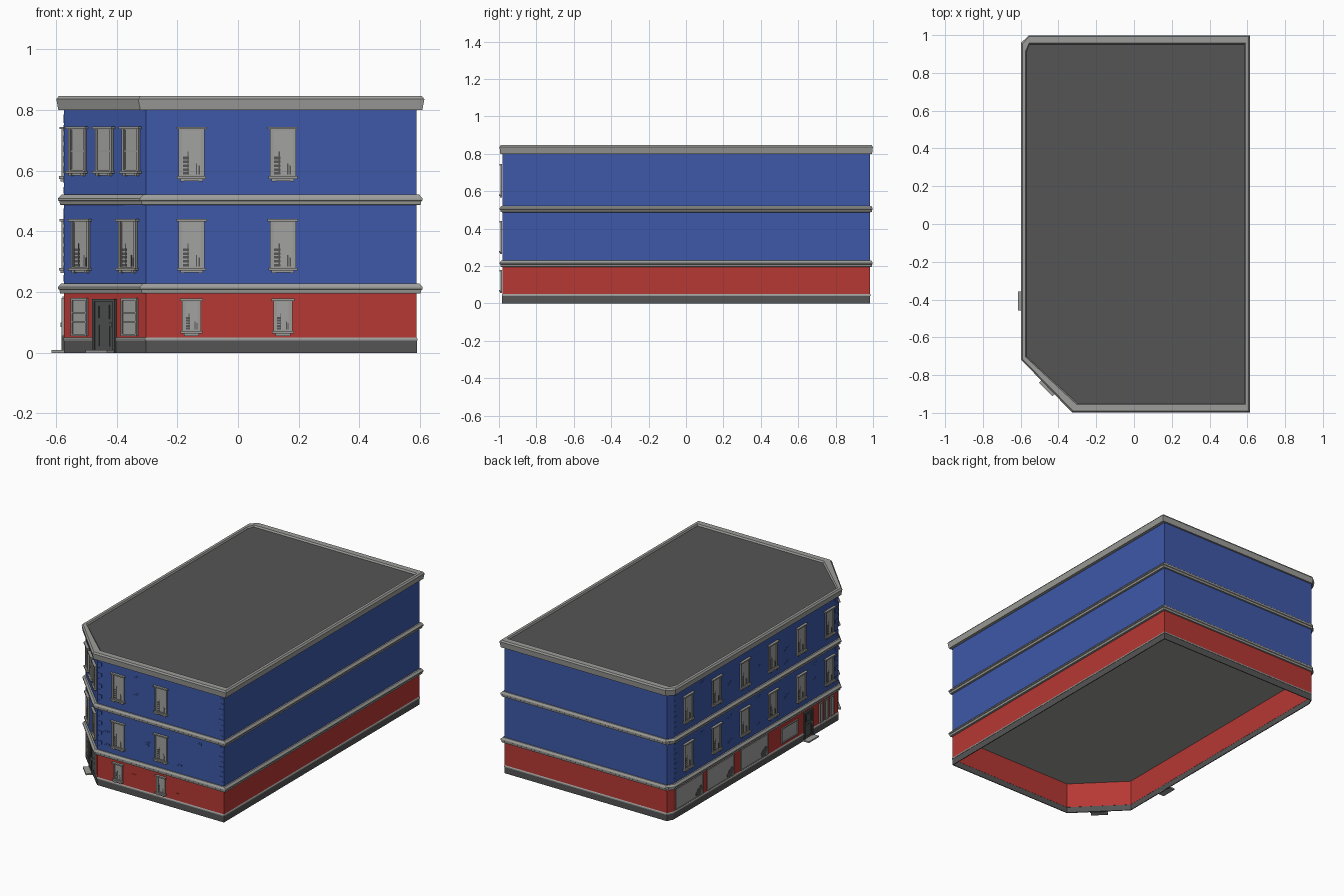
import bpy, bmesh, math, random
from mathutils import Matrix, Vector

if "Cube" in bpy.data.objects:
    bpy.data.objects.remove(bpy.data.objects["Cube"])

random.seed(4)

# ---------- materials ----------
NAMES = {"blue_paint": (0.047, 0.098, 0.39), "red_brick": (0.47, 0.04, 0.034),
         "grey_trim": (0.335, 0.335, 0.32), "dark_stone": (0.09, 0.09, 0.09),
         "pale_glass": (0.36, 0.36, 0.355), "door_green_grey": (0.08, 0.086, 0.083)}
MATS = []
for n, c in NAMES.items():
    m = bpy.data.materials.new(n)
    m.diffuse_color = (*c, 1)
    m.use_nodes = True
    m.node_tree.nodes["Principled BSDF"].inputs["Base Color"].default_value = m.diffuse_color
    MATS.append(m)
BLUE, RED, TRIM, DARK, GLASS, DOOR = range(6)


def finish(name, bm):
    me = bpy.data.meshes.new(name)
    bm.to_mesh(me)
    bm.free()
    for m in MATS:
        me.materials.append(m)
    ob = bpy.data.objects.new(name, me)
    bpy.context.collection.objects.link(ob)
    return ob


# ---------- footprint with cut corners, pushed out by ox / oy ----------
LEFT, RIGHT, FRONT, BACK = -0.573, 0.5885, -0.982, 0.984


def footprint(ox, oy, z):
    l, r, f, b = LEFT - ox, RIGHT + ox, FRONT - oy, BACK + oy
    return [(LEFT + .27 - ox, f, z), (r, f, z), (r, b, z), (-0.555, b, z),
            (l, b - 0.04, z), (l, -0.712 - 0.3 * oy, z)]


def loft(name, profile, mat, cap=None, flip=False):
    """Sweep an (ox, oy, z) profile round the building; cap = material of a closing face."""
    bm = bmesh.new()
    rings = [[bm.verts.new(p) for p in footprint(*s)] for s in profile]
    for a, b in zip(rings, rings[1:]):
        for i in range(6):
            j = (i + 1) % 6
            bm.faces.new((a[i], a[j], b[j], b[i])).material_index = mat
    if cap is not None:
        ring = rings[-1][::-1] if flip else rings[-1]
        bm.faces.new(ring).material_index = cap
    return finish(name, bm)


# plinth, storeys
loft("plinth", [(-.004, -.004, 0), (0.001, 0.001, 0), (0.001, 0.001, 0.04)], DARK)
loft("plinth_trim", [(0, 0, 0.04), (.003, .003, 0.04), (.003, .003, 0.046), (0, 0, 0.051)], TRIM)
loft("ground_storey_wall", [(0, 0, 0.04), (0, 0, 0.20)], RED)
loft("ground_ceiling", [(-.0005, -.0005, 0.2)], TRIM, cap=TRIM, flip=True)
loft("middle_storey_wall", [(0, 0, 0.20), (0, 0, 0.50)], BLUE)
loft("top_storey_wall", [(0, 0, 0.50), (0, 0, 0.81)], BLUE)
# string courses between storeys
for nm, z in (("lower_band", 0.195), ("upper_band", 0.487)):
    loft(nm, [(0, 0, z), (.013, .009, z + .001), (.016, .011, z + .013), (.02, .014, z + .015),
              (.02, .014, z + .022), (.009, .007, z + .034), (0, 0, z + .034)], TRIM)
# roof cornice and sunken flat roof
loft("cornice", [(0, 0, .80), (.019, .011, .80), (.026, .015, .836), (.018, .009, .846),
                 (0.001, -.027, .846), (-.004, -.033, .836)], TRIM)
loft("roof", [(-.004, -.033, .836)], DARK, cap=DARK)


# ---------- facade frames: along the wall, up, and out ----------
class Facade:
    def __init__(self, origin, u, n):
        self.o, self.u, self.n = Vector((*origin, 0)), Vector((*u, 0)), Vector((*n, 0))
        self.bm = bmesh.new()

    def frame(self):
        rot = Matrix((self.u, self.n, Vector((0, 0, 1)))).transposed().to_4x4()
        return Matrix.Translation(self.o) @ rot

    def box(self, u0, u1, z0, z1, d, mat, d0=0.0005):
        m = self.frame() @ Matrix.Translation(((u0 + u1) / 2, (d0 + d) / 2, (z0 + z1) / 2)) \
            @ Matrix.Diagonal((u1 - u0, d - d0, z1 - z0, 1))
        vs = bmesh.ops.create_cube(self.bm, size=1, matrix=m)["verts"]
        for f in {f for v in vs for f in v.link_faces}:
            f.material_index = mat

    def disc(self, u, z, r, d, mat):
        m = self.frame() @ Matrix.Translation((u, d, z)) @ Matrix.Rotation(math.pi / 2, 4, 'X')
        vs = bmesh.ops.create_cone(self.bm, cap_ends=True, segments=9, radius1=r, radius2=r,
                                   depth=0.002, matrix=m)["verts"]
        for f in {f for v in vs for f in v.link_faces}:
            f.material_index = mat

    def surround(self, u0, u1, z0, z1, t, d, mat):
        self.box(u0, u0 + t, z0, z1, d, mat)
        self.box(u1 - t, u1, z0, z1, d, mat)
        self.box(u0 + t, u1 - t, z1 - t, z1, d, mat)
        self.box(u0 + t, u1 - t, z0, z0 + t, d, mat)

    def window(self, c, w, z0, z1, sash=False):
        """Framed window with lintel, bracketed sill and items behind the glass."""
        h = w / 2
        self.box(c - h, c + h, z0 + .01, z1, .003, GLASS)
        self.surround(c - h, c + h, z0 + .01, z1, .009, .009, TRIM)
        self.surround(c - h + .009, c + h - .009, z0 + .019, z1 - .009, .003, .005, TRIM)
        self.box(c - h - .007, c + h + .007, z1 - .008, z1, .016, TRIM)
        self.box(c - h - .005, c + h + .005, z0 + .008, z0 + .017, .017, TRIM)
        self.box(c - h + .006, c + h - .006, z0 + .001, z0 + .008, .008, TRIM)
        for s in (-1, 1):
            e = c + s * (h - .012)
            self.box(e - .006, e + .006, z0, z0 + .008, .012, TRIM)
        if sash:
            m = (z0 + z1) / 2
            self.box(c - h + .008, c + h - .008, m - .003, m + .003, .006, TRIM)
        else:
            b, k, q = z0 + .022, (z1 - z0) / .17, w / .086
            for i in range(5):  # stacked slats on the left, thin posts on the right
                self.box(c - .029 * q, c - .008 * q, b + i * .012 * k, b + (i * .012 + .008) * k, .004, DARK)
            self.box(c - .014 * q, c - .010 * q, b, b + .072 * k, .004, DARK)
            self.box(c + .014 * q, c + .018 * q, b, b + .035 * k, .004, DARK)
            self.box(c + .022 * q, c + .027 * q, b, b + .028 * k, .004, DARK)

    def door(self, c, w, step=0.042):
        h = w / 2
        self.box(c - h, c + h, 0, .172, .004, DOOR)
        self.surround(c - h, c + h, 0, .178, .009, .009, DOOR)
        self.surround(c - .026, c + .026, .112, .158, .003, .007, DOOR)
        self.surround(c - .026, c + .026, .02, .095, .003, .006, DOOR)
        self.box(c + .03, c + .034, .085, .1, .012, TRIM)
        self.box(c - .05, c + .05, 0, .009, step, TRIM)

    def shop(self, u0, u1, z0=.053, z1=.185):
        """Large display pane with dark silhouettes."""
        self.box(u0, u1, z0, z1, .003, GLASS)
        self.surround(u0, u1, z0, z1, .005, .006, TRIM)
        w = u1 - u0
        for k, z, r in ((.86, .082, .024), (.79, .075, .016), (.92, .10, .016)):
            self.disc(u0 + k * w, z, r, .004, DARK)

    def quoins(self, u, side):
        """Toothed corner bricks."""
        for za, zb in ((.235, .485), (.525, .797)):
            n = 8
            for i in range(n):
                z = za + (zb - za) * i / n
                w = .030 if i % 2 else .018
                self.box(min(u, u + side * w), max(u, u + side * w), z, z + .022, .003, BLUE)

    def loose_bricks(self, strips, count):
        """Small raised brick patches in the clear strips between windows."""
        for i in range(count):
            u = strips[i % len(strips)]
            z = random.choice((.27, .35, .44, .56, .64, .75)) + random.uniform(-.008, .008)
            for k in range(2):
                self.box(u + k * .012, u + k * .012 + .03, z + k * .009, z + k * .009 + .008, .002, BLUE)

    def done(self, name):
        bmesh.ops.recalc_face_normals(self.bm, faces=self.bm.faces)
        finish(name, self.bm)


# front wall
f = Facade((0, FRONT), (1, 0), (0, -1))
for c in (-.153, .148):
    f.window(c, .086, .565, .745)
    f.window(c, .086, .263, .441)
    f.window(c, .062, .055, .179)
f.quoins(-.301, 1)
f.quoins(RIGHT - .002, -1)
f.loose_bricks((-.26, -.05, .03, .25, .40), 8)
f.box(-.06, -.03, .13, .138, .003, RED)
f.box(.25, .28, .09, .098, .003, RED)
f.done("front_details")

# cut corner with entrance
r = math.sqrt(.5)
c = Facade((LEFT, -.712), (r, -r), (-r, -r))
M = .191
for o in (-.125, 0, .125):
    c.window(M + o, .078, .583, .746, sash=True)
for o in (-.11, .11):
    c.window(M + o, .082, .263, .441)
for o in (-.117, .117):
    c.box(M + o - .037, M + o + .037, .055, .18, .003, GLASS)
    c.surround(M + o - .037, M + o + .037, .055, .18, .007, .008, TRIM)
    for z in (.10, .13):
        c.box(M + o - .03, M + o + .03, z, z + .004, .007, TRIM)
c.door(M, .106)
c.done("corner_entrance_details")

# left street wall
s = Facade((LEFT, 0), (0, -1), (-1, 0))
for i in range(6):
    u = -.80 + .284 * i
    s.window(u, .086, .565, .745)
    s.window(u, .086, .263, .441)
for a in (-.925, -.61, -.27):
    s.shop(a, a + .272)
s.box(.135, .30, .07, .165, .003, GLASS)
s.surround(.135, .30, .07, .165, .006, .008, TRIM)
s.door(.407, .09)
for u in (.52, .575, .63):
    s.box(u, u + .035, .055, .18, .003, GLASS)
    s.surround(u, u + .035, .055, .18, .005, .008, TRIM)
s.quoins(-.942, 1)
s.quoins(.71, -1)
s.loose_bricks([-.68 + .284 * i for i in range(5)], 14)
s.done("left_street_details")
